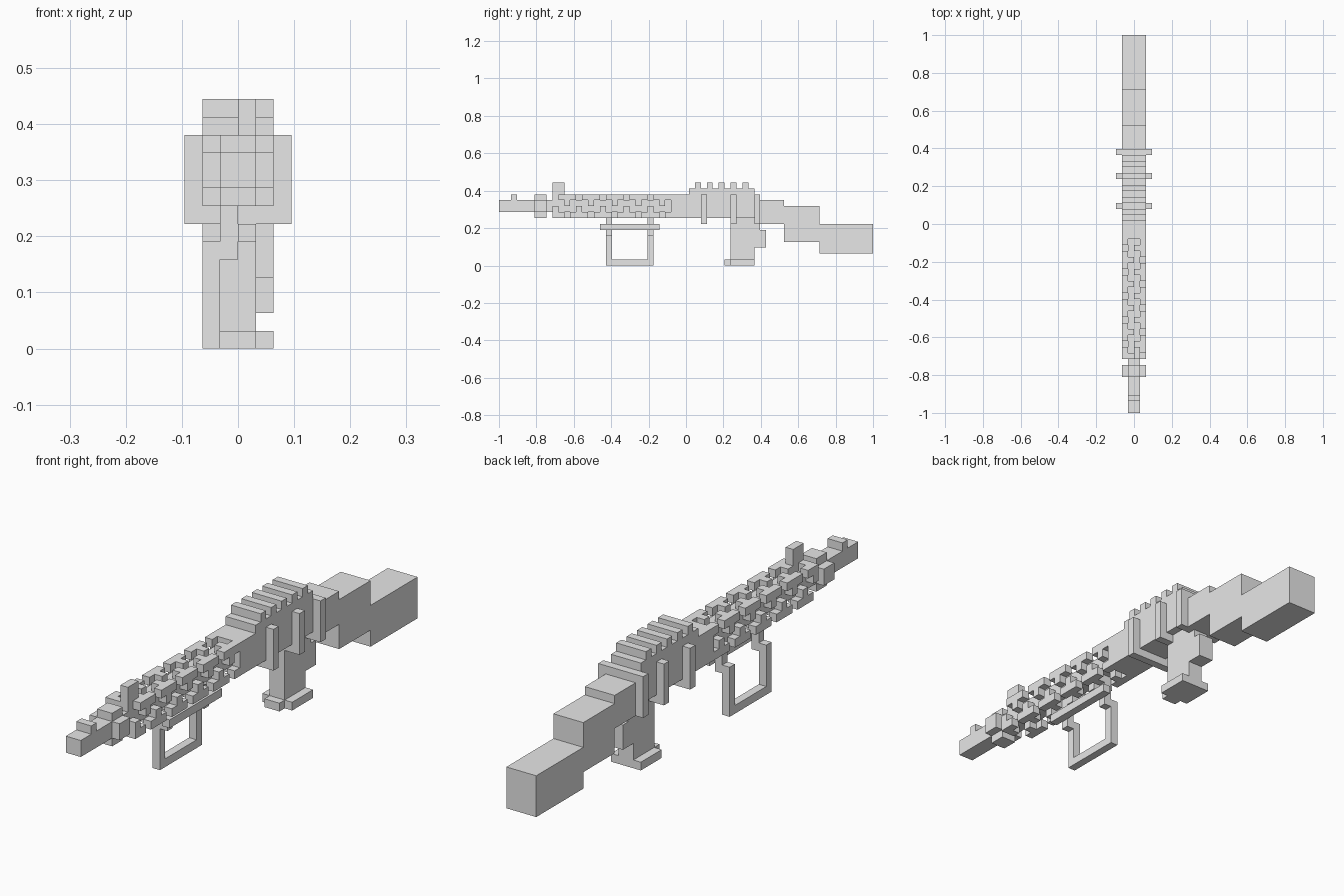
import bpy
import bmesh
from mathutils import Matrix, Vector

if "Cube" in bpy.data.objects:
    bpy.data.objects.remove(bpy.data.objects["Cube"])

U = 2 / 63  # one block; the length runs over 63 blocks

grey = bpy.data.materials.new("grey")
grey.use_nodes = True
colour = (0.8, 0.8, 0.8, 1)
grey.diffuse_color = colour
grey.node_tree.nodes["Principled BSDF"].inputs["Base Color"].default_value = colour


def part(name, *boxes):
    """Boxes given in blocks: (x0, x1), (y0, y1), (z0, z1), y from the muzzle."""
    bm = bmesh.new()
    for box in boxes:
        centre = Vector([sum(r) / 2 for r in box]) * U - Vector((0, 1, 0))
        size = Vector([r[1] - r[0] for r in box]) * U
        bmesh.ops.create_cube(bm, size=1, matrix=Matrix.LocRotScale(centre, None, size))
    mesh = bpy.data.meshes.new(name)
    bm.to_mesh(mesh)
    bm.free()
    mesh.materials.append(grey)
    ob = bpy.data.objects.new(name, mesh)
    bpy.context.collection.objects.link(ob)


THIN, WIDE = (-1, 1), (-2, 2)

# Barrel, muzzle collar and sights
part("barrel", (THIN, (0, 29), (9, 11)))
part("muzzle_bead", (THIN, (2, 3), (11, 12)))
part("muzzle_collar", (WIDE, (6, 8), (9, 11)), (THIN, (6, 8), (8, 12)))
part("front_sight", ((0, 1), (9, 11), (11, 14)))


# Handguard: four notched corner rails with interlocking teeth
def rail(name, sx, sz):
    notch = 1 if sx * sz > 0 else 3
    tooth = (notch + 2) % 4

    def span(s, a, b, mid=0):
        return tuple(sorted((mid + s * a, mid + s * b)))

    boxes = []
    for j in range(9, 29):
        if j % 4 == notch:
            continue
        y = (j, j + 1)
        boxes.append((span(sx, 1, 2), y, span(sz, 1, 2, 10)))
        if j % 4 == tooth:
            boxes.append((span(sx, 0, 1), y, span(sz, 1, 2, 10)))
            boxes.append((span(sx, 1, 2), y, span(sz, 0, 1, 10)))
    part(name, *boxes)


for side, sx in (("left", 1), ("right", -1)):
    for level, sz in (("upper", 1), ("lower", -1)):
        rail(f"handguard_rail_{level}_{side}", sx, sz)

# Hand loop hanging under the handguard
part("hand_loop",
     ((-2, -1), (18, 26), (0, 1)),
     *[((-2, -1), (j, j + 1), (1, 6)) for j in (18, 25)])
part("loop_hangers", *[((-1, 0), (j, j + 1), (5, 9)) for j in (18, 25)])
part("loop_side_bar", ((0, 1), (17, 27), (6, 7)))

# Receiver, top ridges and side ribs
part("receiver", (WIDE, (29, 43), (8, 12)), (WIDE, (32, 43), (12, 13)))
part("top_ridges", *[(WIDE, (j, j + 1), (13, 14)) for j in range(33, 43, 2)])
part("side_ribs", *[((-3, 3), (j, j + 1), (7, 12)) for j in (34, 39, 43)])

# Pistol grip with rear bump and cross-shaped base
part("grip", (THIN, (39, 43), (1, 8)))
part("grip_bump", (THIN, (43, 45), (3, 6)), (THIN, (43, 44), (6, 7)))
part("grip_base", (WIDE, (39, 43), (0, 1)), (THIN, (38, 43), (0, 1)))

# Stepped stock
part("stock_neck", (WIDE, (44, 48), (7, 11)))
part("stock_middle", (WIDE, (48, 54), (4, 10)))
part("stock_butt", (WIDE, (54, 63), (2, 7)))
